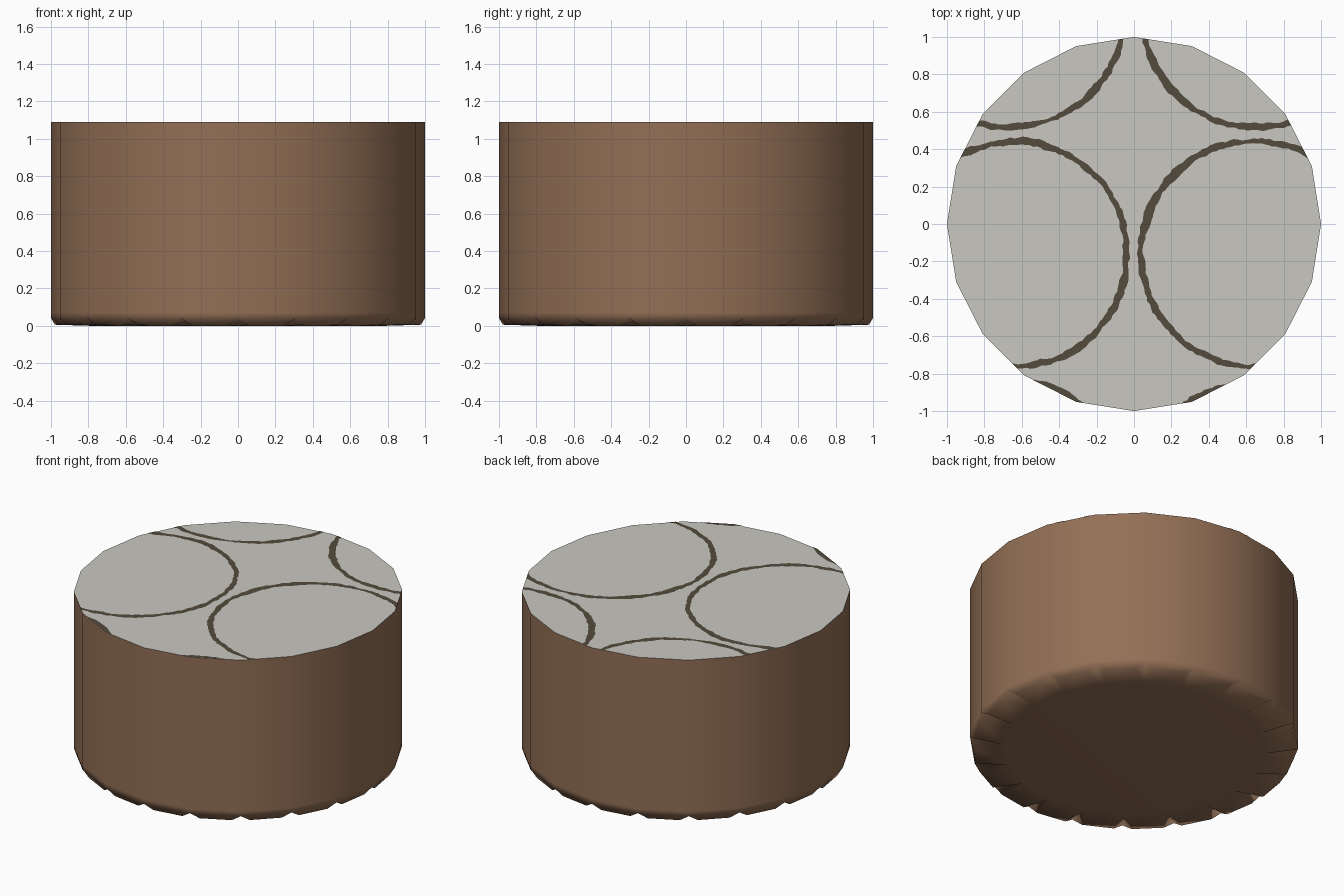
import bpy, bmesh, math, random
from mathutils import Vector

if "Cube" in bpy.data.objects:
    bpy.data.objects.remove(bpy.data.objects["Cube"])

random.seed(4)
N, H = 20, 1.09


def material(name, rgb):
    m = bpy.data.materials.new(name)
    m.diffuse_color = (*rgb, 1)
    m.use_nodes = True
    m.node_tree.nodes["Principled BSDF"].inputs["Base Color"].default_value = m.diffuse_color
    return m


brown = material("warm brown", (0.29, 0.16, 0.092))
grey = material("pale grey", (0.585, 0.575, 0.535))
dark = material("dark line brown", (0.088, 0.07, 0.046))


def finish(bm, name, mats):
    me = bpy.data.meshes.new(name)
    bm.to_mesh(me)
    bm.free()
    ob = bpy.data.objects.new(name, me)
    bpy.context.collection.objects.link(ob)
    for m in mats:
        me.materials.append(m)
    return ob


def polar(r, a, z):
    return Vector((r * math.cos(a), r * math.sin(a), z))


# Body: twenty-sided drum with a rounded, notched bottom rim
bm = bmesh.new()
step = 2 * math.pi / N


def ring(r, z):
    return [bm.verts.new(polar(r, i * step, z)) for i in range(N)]


top, low, rim, base = ring(1, H), ring(1, 0.07), ring(1, 0.042), ring(0.78, 0)
flaps = []
for i in range(N):
    a, b = polar(0.988, i * step, 0.006), polar(0.988, (i + 1) * step, 0.006)
    flaps.append([bm.verts.new(a.lerp(b, t)) for t in (0.18, 0.82)])
for i in range(N):
    j = (i + 1) % N
    left, right = flaps[i]
    bm.faces.new((low[i], low[j], top[j], top[i]))
    bm.faces.new((rim[i], rim[j], low[j], low[i]))
    bm.faces.new((left, right, rim[j], rim[i]))
    bm.faces.new((base[i], base[j], right, left))
    # notch at each corner
    bm.faces.new((base[i], left, rim[i]))
    bm.faces.new((base[i], rim[i], flaps[i - 1][1]))
bm.faces.new(list(reversed(base)))
lid = bm.faces.new(top)
lid.material_index = 1
bmesh.ops.recalc_face_normals(bm, faces=bm.faces)
body = finish(bm, "drum_body", [brown, grey])
bpy.context.view_layer.objects.active = body
body.select_set(True)
bpy.ops.object.shade_smooth_by_angle(angle=math.radians(85))

# Top pattern: rough-edged circle lines trimmed to the drum outline
bm = bmesh.new()
SEG = 180
for cx, cy in [(-0.64, -0.16), (0.64, -0.16), (-0.66, 1.12), (0.65, 1.12),
               (-0.66, -1.44), (0.63, -1.455)]:
    inner, outer = [], []
    wi = wo = 0
    for k in range(SEG):
        a = 2 * math.pi * k / SEG
        wi = 0.6 * wi + random.uniform(-0.006, 0.006)
        wo = 0.6 * wo + random.uniform(-0.006, 0.006)
        c = Vector((cx, cy, H + 0.002))
        inner.append(bm.verts.new(c + polar(0.585 + wi, a, 0)))
        outer.append(bm.verts.new(c + polar(0.62 + wo, a, 0)))
    for k in range(SEG):
        n = (k + 1) % SEG
        bm.faces.new((inner[k], outer[k], outer[n], inner[n]))
for i in range(N):
    d = polar(1, (i + 0.5) * step, 0)
    bmesh.ops.bisect_plane(bm, geom=bm.verts[:] + bm.edges[:] + bm.faces[:],
                           plane_co=d * math.cos(step / 2), plane_no=d,
                           clear_outer=True)
finish(bm, "top_circle_lines", [dark])
